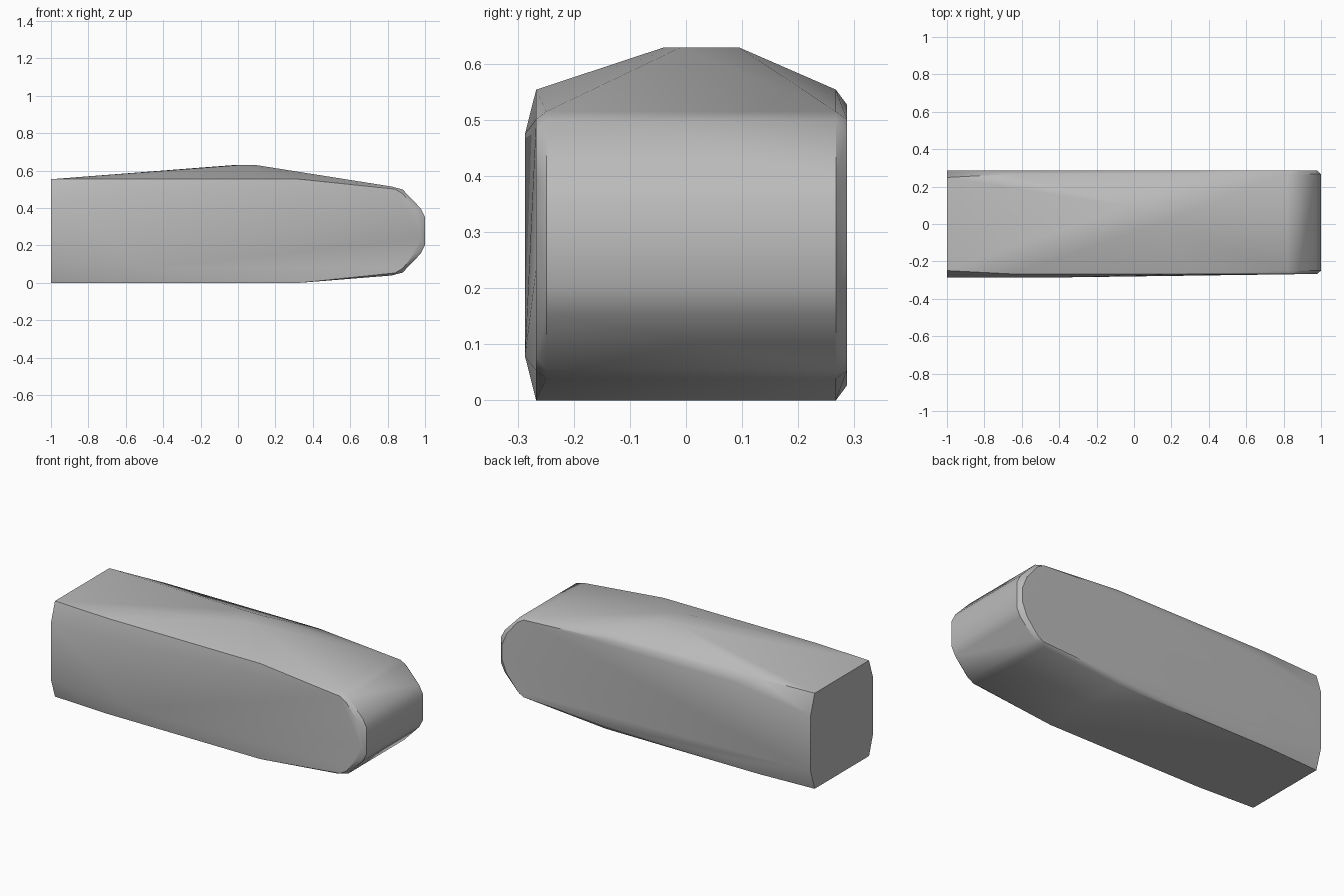
import bpy
import bmesh
import math

cube = bpy.data.objects.get("Cube")
if cube:
    bpy.data.objects.remove(cube)

grey = bpy.data.materials.new("plain grey")
grey.use_nodes = True
colour = (0.5, 0.5, 0.5, 1)
grey.diffuse_color = colour
grey.node_tree.nodes["Principled BSDF"].inputs["Base Color"].default_value = colour

MID = 0.277  # height of the side profile's centre line

# Half outlines (x, height above centre) mirrored up and down
end_rim = [(-1, MID)]
long_rim = [(-0.65, MID), (0.33, MID)]
nose_rim = [(0.82, 0.238), (0.88, 0.222), (0.975, 0.123), (1, 0.075)]
nose_face = [(0.84, 0.224), (0.88, 0.2), (0.95, 0.115), (0.98, 0.04)]

bm = bmesh.new()


def outline(half, y):
    for x, h in half:
        for sign in (-1, 1):
            bm.verts.new((x, y, MID + sign * h))


# Square end with chamfered sides
for side in (-1, 1):
    outline(end_rim, side * 0.249)
    outline([(-1, 0.16)], side * 0.287)
    outline(long_rim, side * 0.267)

# Front face tapers slightly towards the rounded nose
outline(nose_rim, -0.249)
outline(nose_face, -0.267)
outline([(-0.5, 0.198)], -0.287)

# Back face stays flat up to the nose
outline(nose_rim, 0.267)
outline(nose_face, 0.287)
outline([(-0.5, 0.225), (0.33, 0.25)], 0.287)

# Small raised crown on top
for x, y in [(-0.03, 0.095), (0.1, 0.095), (0.1, -0.01), (0, -0.04)]:
    bm.verts.new((x, y, 0.629))

# Skin the outlines with one convex shell
hull = bmesh.ops.convex_hull(bm, input=bm.verts[:], use_existing_faces=False)
loose = {v for v in hull["geom_interior"] + hull["geom_unused"]
         if isinstance(v, bmesh.types.BMVert)}
bmesh.ops.delete(bm, geom=list(loose), context="VERTS")
bmesh.ops.dissolve_limit(bm, angle_limit=math.radians(1),
                         verts=bm.verts[:], edges=bm.edges[:])
bmesh.ops.recalc_face_normals(bm, faces=bm.faces[:])

mesh = bpy.data.meshes.new("rounded_block")
bm.to_mesh(mesh)
bm.free()
mesh.materials.append(grey)
block = bpy.data.objects.new("rounded_block", mesh)
bpy.context.collection.objects.link(block)

bpy.ops.object.select_all(action="DESELECT")
block.select_set(True)
bpy.context.view_layer.objects.active = block
bpy.ops.object.shade_smooth_by_angle(angle=math.radians(32))
